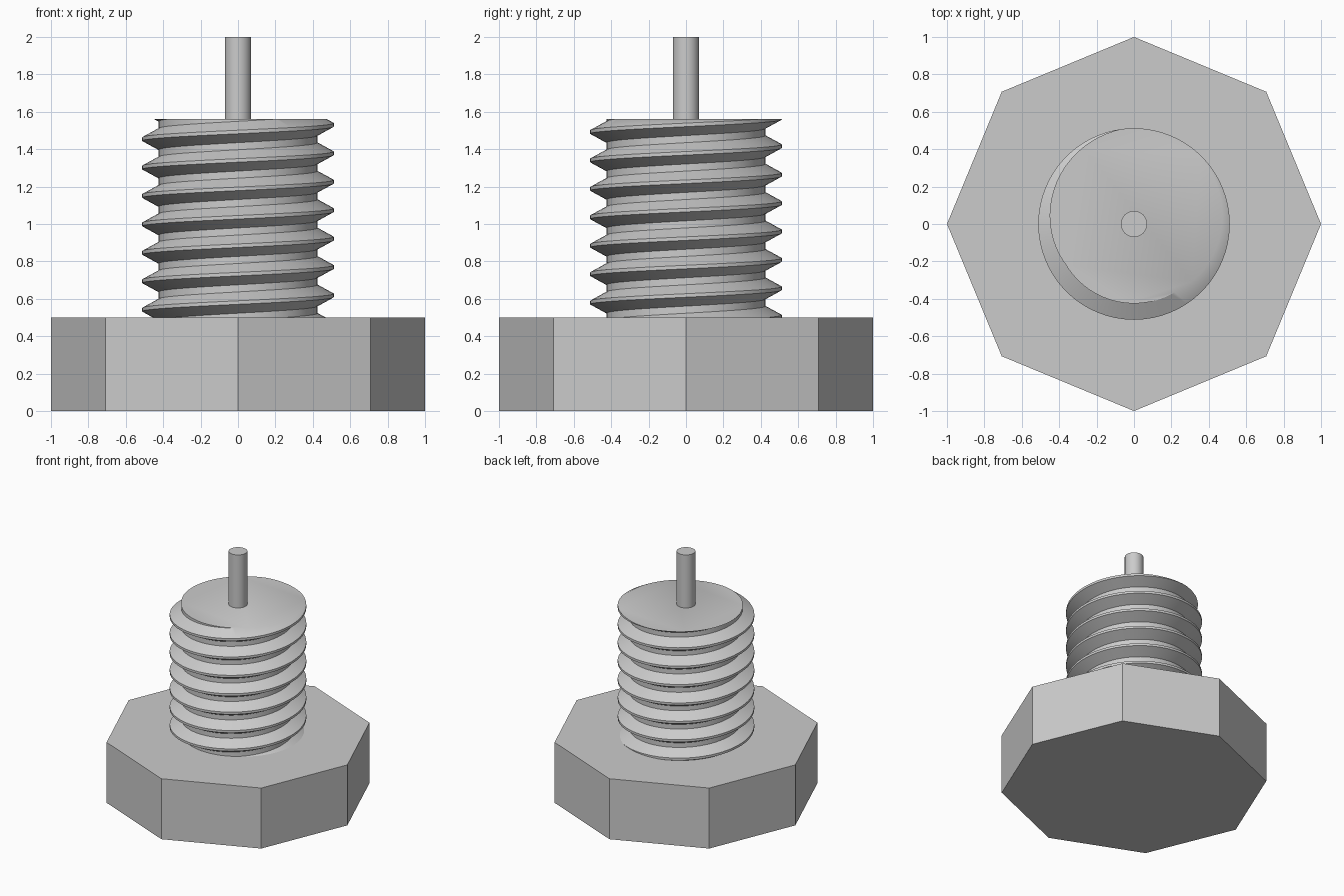
import bpy, bmesh, math
from mathutils import Vector

cube = bpy.data.objects.get("Cube")
if cube:
    bpy.data.objects.remove(cube, do_unlink=True)

GREY = (0.6, 0.6, 0.6, 1.0)
metal = bpy.data.materials.new("plain_grey")
metal.use_nodes = True
metal.diffuse_color = GREY
metal.node_tree.nodes["Principled BSDF"].inputs["Base Color"].default_value = GREY


def finish(name, bm, smooth=False):
    """Turn a bmesh into a named, coloured object."""
    bmesh.ops.recalc_face_normals(bm, faces=bm.faces)
    mesh = bpy.data.meshes.new(name)
    bm.to_mesh(mesh)
    bm.free()
    mesh.materials.append(metal)
    obj = bpy.data.objects.new(name, mesh)
    bpy.context.collection.objects.link(obj)
    if smooth:
        bpy.ops.object.select_all(action='DESELECT')
        obj.select_set(True)
        bpy.context.view_layer.objects.active = obj
        bpy.ops.object.shade_smooth_by_angle(angle=math.radians(30))
    return obj


def prism(name, sides, radius, bottom, top, smooth=False):
    """Upright prism with a corner on +x."""
    bm = bmesh.new()
    ring = [bm.verts.new((radius * math.cos(math.tau * i / sides),
                          radius * math.sin(math.tau * i / sides), bottom))
            for i in range(sides)]
    base = bm.faces.new(ring)
    side = bmesh.ops.extrude_face_region(bm, geom=[base], use_keep_orig=True)
    moved = [g for g in side["geom"] if isinstance(g, bmesh.types.BMVert)]
    bmesh.ops.translate(bm, verts=moved, vec=(0, 0, top - bottom))
    return finish(name, bm, smooth)


def threaded_shaft(name, root, crest, pitch, crest_z, bottom, top, steps=64):
    """Sweep one tooth along a right-handed helix, then trim both ends flat."""
    bm = bmesh.new()
    below = math.ceil((crest_z - bottom) / pitch) + 1
    z = crest_z - below * pitch
    half_crest, half_root = pitch / 16, pitch * 3 / 8
    tooth = [(root, -pitch / 2), (root, -half_root), (crest, -half_crest),
             (crest, half_crest), (root, half_root), (root, pitch / 2)]
    verts = [bm.verts.new((r, 0, z + dz)) for r, dz in tooth]
    edges = [bm.edges.new(pair) for pair in zip(verts, verts[1:])]
    turns = below + 2
    bmesh.ops.spin(bm, geom=verts + edges, cent=(0, 0, 0), axis=(0, 0, 1),
                   dvec=Vector((0, 0, pitch / steps)),
                   angle=math.tau * turns, steps=steps * turns)
    bmesh.ops.remove_doubles(bm, verts=bm.verts, dist=0.0005)
    for height, direction in ((bottom, -1), (top, 1)):
        cut = bmesh.ops.bisect_plane(
            bm, geom=bm.verts[:] + bm.edges[:] + bm.faces[:],
            plane_co=(0, 0, height), plane_no=(0, 0, direction), clear_outer=True)
        rim = [g for g in cut["geom_cut"] if isinstance(g, bmesh.types.BMEdge)]
        bmesh.ops.contextual_create(bm, geom=rim)
    return finish(name, bm, smooth=True)


# Eight-sided head
prism("bolt_head", 8, 1.0, 0.0, 0.5)
# Threaded shaft, its lower end sunk into the head
threaded_shaft("threaded_shaft", root=0.425, crest=0.512, pitch=0.152,
               crest_z=1.53, bottom=0.46, top=1.562)
# Thin pin on top
prism("top_pin", 32, 0.07, 1.5, 2.0, smooth=True)
